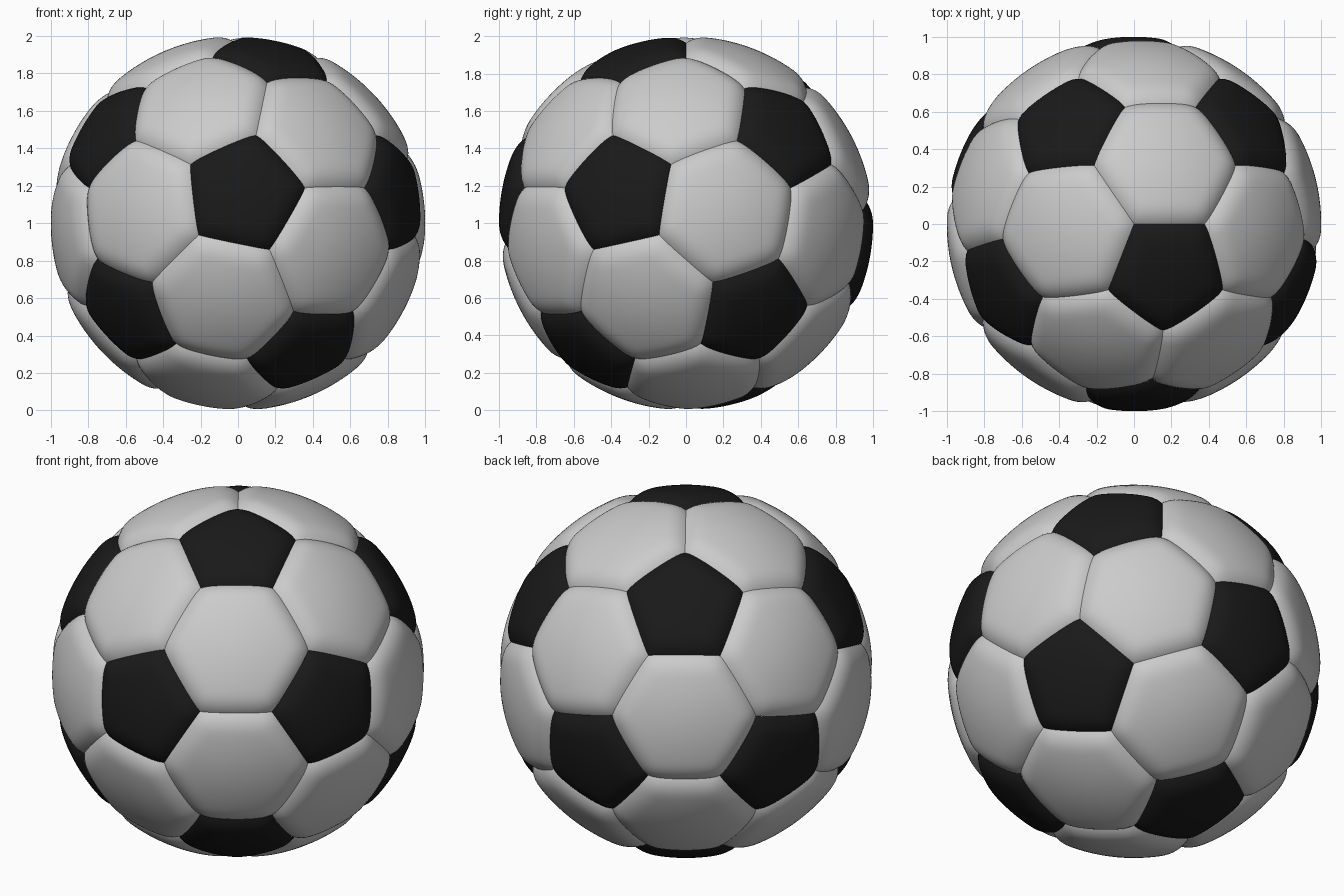
import bpy, math
from itertools import combinations
from mathutils import Vector, Matrix

if "Cube" in bpy.data.objects:
    bpy.data.objects.remove(bpy.data.objects["Cube"])

PHI = (1 + 5 ** 0.5) / 2
RINGS, STEPS = 15, 14          # panel resolution: rings outward, steps per side
DROP, WIDTH, POWER = 0.033, 0.125, 2.5   # seam depth, rounded margin, roundness

# Icosahedron corners = centres of the dark panels
ico = []
for a in (-1, 1):
    for b in (-PHI, PHI):
        ico += [Vector((0, a, b)), Vector((a, b, 0)), Vector((b, 0, a))]


def adjacent(p, q):
    return abs((p - q).length - 2) < 0.01


# Seam corners: each icosahedron edge cut in thirds
corners = [((2 * p + q) / 3).normalized() for p in ico for q in ico if adjacent(p, q)]
dark_centres = [p.normalized() for p in ico]
light_centres = [(p + q + r).normalized() for p, q, r in combinations(ico, 3)
                 if adjacent(p, q) and adjacent(q, r) and adjacent(p, r)]


def panel_corners(centre, n):
    """The n seam corners round a panel, counter-clockwise seen from outside."""
    near = sorted(corners, key=lambda v: -v.dot(centre))[:n]
    ax = (near[0] - centre * near[0].dot(centre)).normalized()
    ay = centre.cross(ax)
    return sorted(near, key=lambda v: math.atan2(v.dot(ay), v.dot(ax)))


# Orientation: a seam corner on top, a dark panel's side running along +x, panel toward -y
loop = panel_corners(dark_centres[0], 5)
v1, v0 = loop[0], loop[1]
ez = v0
ex = (v1 - ez * v1.dot(ez)).normalized()
ey = ez.cross(ex)
if dark_centres[0].dot(ey) > 0:
    v0, v1 = v1, v0
    ez = v0
    ex = (v1 - ez * v1.dot(ez)).normalized()
    ey = ez.cross(ex)
ROT = Matrix((ex, ey, ez))


def build_panels(name, centres, n):
    verts, faces = [], []
    for c in centres:
        ring = panel_corners(c, n)
        flat_centre = sum(ring, Vector()) / n
        normals = [ring[i].cross(ring[(i + 1) % n]).normalized() for i in range(n)]

        def puffed(p):
            p = p.normalized()
            total = 0
            for nm in normals:
                d = math.asin(max(-1, min(1, p.dot(nm))))
                t = max(0.0, 1 - max(0.0, d) / WIDTH)
                total += (t ** POWER) ** 2
            return ROT @ (p * (1 - DROP * math.sqrt(total))) + Vector((0, 0, 1))

        base, m = len(verts), n * STEPS
        verts.append(puffed(flat_centre))
        for k in range(1, RINGS + 1):
            s = 1 - (1 - k / RINGS) ** 1.6      # rings crowd toward the seam
            for i in range(n):
                for j in range(STEPS):
                    edge = ring[i].lerp(ring[(i + 1) % n], j / STEPS)
                    verts.append(puffed(flat_centre.lerp(edge, s)))
        for j in range(m):
            j2 = (j + 1) % m
            faces.append((base, base + 1 + j, base + 1 + j2))
            for k in range(RINGS - 1):
                a, b = base + 1 + k * m, base + 1 + (k + 1) * m
                faces.append((a + j, b + j, b + j2, a + j2))
    mesh = bpy.data.meshes.new(name)
    mesh.from_pydata(verts, [], faces)
    mesh.polygons.foreach_set("use_smooth", [True] * len(faces))
    mesh.update()
    ob = bpy.data.objects.new(name, mesh)
    bpy.context.collection.objects.link(ob)
    return ob


# Dark five-sided panels and light six-sided panels
dark = build_panels("dark_pentagon_panels", dark_centres, 5)
build_panels("light_hexagon_panels", light_centres, 6)

black = bpy.data.materials.new("black")
black.diffuse_color = (0.01, 0.01, 0.01, 1)
black.use_nodes = True
black.node_tree.nodes["Principled BSDF"].inputs["Base Color"].default_value = black.diffuse_color
dark.data.materials.append(black)
